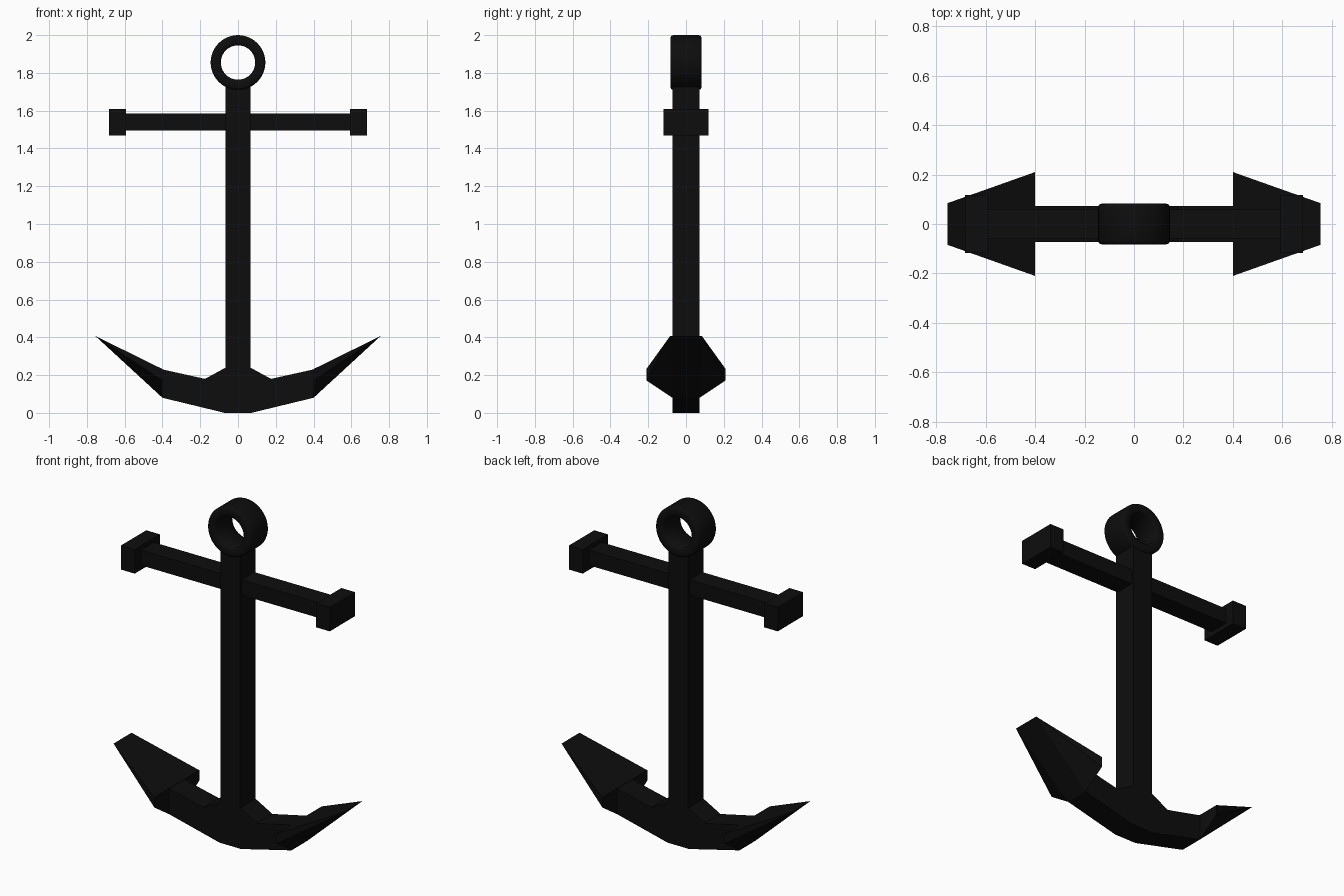
import bpy, bmesh
from math import cos, sin, tau, radians

if "Cube" in bpy.data.objects:
    bpy.data.objects.remove(bpy.data.objects["Cube"])

iron = bpy.data.materials.new("black_iron")
iron.diffuse_color = (0.004, 0.004, 0.004, 1)
iron.use_nodes = True
iron.node_tree.nodes["Principled BSDF"].inputs["Base Color"].default_value = iron.diffuse_color


def finish(name, bm):
    bmesh.ops.recalc_face_normals(bm, faces=bm.faces)
    mesh = bpy.data.meshes.new(name)
    bm.to_mesh(mesh)
    bm.free()
    mesh.materials.append(iron)
    obj = bpy.data.objects.new(name, mesh)
    bpy.context.collection.objects.link(obj)
    return obj


def box(name, x0, x1, half_y, z0, z1):
    bm = bmesh.new()
    bmesh.ops.create_cube(bm, size=1)
    for v in bm.verts:
        v.co = ((x0 + x1) / 2 + v.co.x * (x1 - x0), v.co.y * 2 * half_y,
                (z0 + z1) / 2 + v.co.z * (z1 - z0))
    return finish(name, bm)


# Upright shank and crossbar
box("shank", -0.065, 0.065, 0.072, 0.1, 1.74)
box("stock", -0.62, 0.62, 0.06, 1.495, 1.585)

# Curved arms: mirrored front profile extruded through y
half = [(0.07, 0), (0.4, 0.08), (0.4, 0.23), (0.175, 0.18), (0.065, 0.24)]
profile = half + [(-x, z) for x, z in reversed(half)]
bm = bmesh.new()
face = bm.faces.new([bm.verts.new((x, -0.072, z)) for x, z in profile])
ext = bmesh.ops.extrude_face_region(bm, geom=[face])
bmesh.ops.translate(bm, vec=(0, 0.144, 0),
                    verts=[g for g in ext["geom"] if isinstance(g, bmesh.types.BMVert)])
finish("arms", bm)

# Stock end caps and wedge flukes on each side
for s, side in ((-1, "left"), (1, "right")):
    x0, x1 = sorted((s * 0.593, s * 0.683))
    box("stock_cap_" + side, x0, x1, 0.118, 1.468, 1.61)
    bm = bmesh.new()
    for x, y, z in [(0.4, 0.21, 0.232), (0.4, 0.21, 0.172),
                    (0.4, 0.072, 0.08), (0.755, 0.084, 0.407)]:
        for m in (-1, 1):
            bm.verts.new((s * x, m * y, z))
    bmesh.ops.convex_hull(bm, input=bm.verts)
    bmesh.ops.dissolve_limit(bm, angle_limit=0.01, verts=bm.verts, edges=bm.edges)
    finish("fluke_" + side, bm)

# Top ring: wide band section swept around the y axis
section = [(0.145, -0.068), (0.145, 0.068), (0.141, 0.078), (0.132, 0.082),
           (0.098, 0.082), (0.091, 0.076),
           (0.091, -0.076), (0.098, -0.082), (0.132, -0.082), (0.141, -0.078)]
N, P = 40, len(section)
bm = bmesh.new()
loops = [[bm.verts.new((r * cos(tau * i / N), y, 1.855 + r * sin(tau * i / N)))
          for r, y in section] for i in range(N)]
for i in range(N):
    a, b = loops[i], loops[(i + 1) % N]
    for j in range(P):
        k = (j + 1) % P
        bm.faces.new((a[j], a[k], b[k], b[j]))
ring = finish("ring", bm)
bpy.context.view_layer.objects.active = ring
ring.select_set(True)
bpy.ops.object.shade_smooth_by_angle(angle=radians(50))
